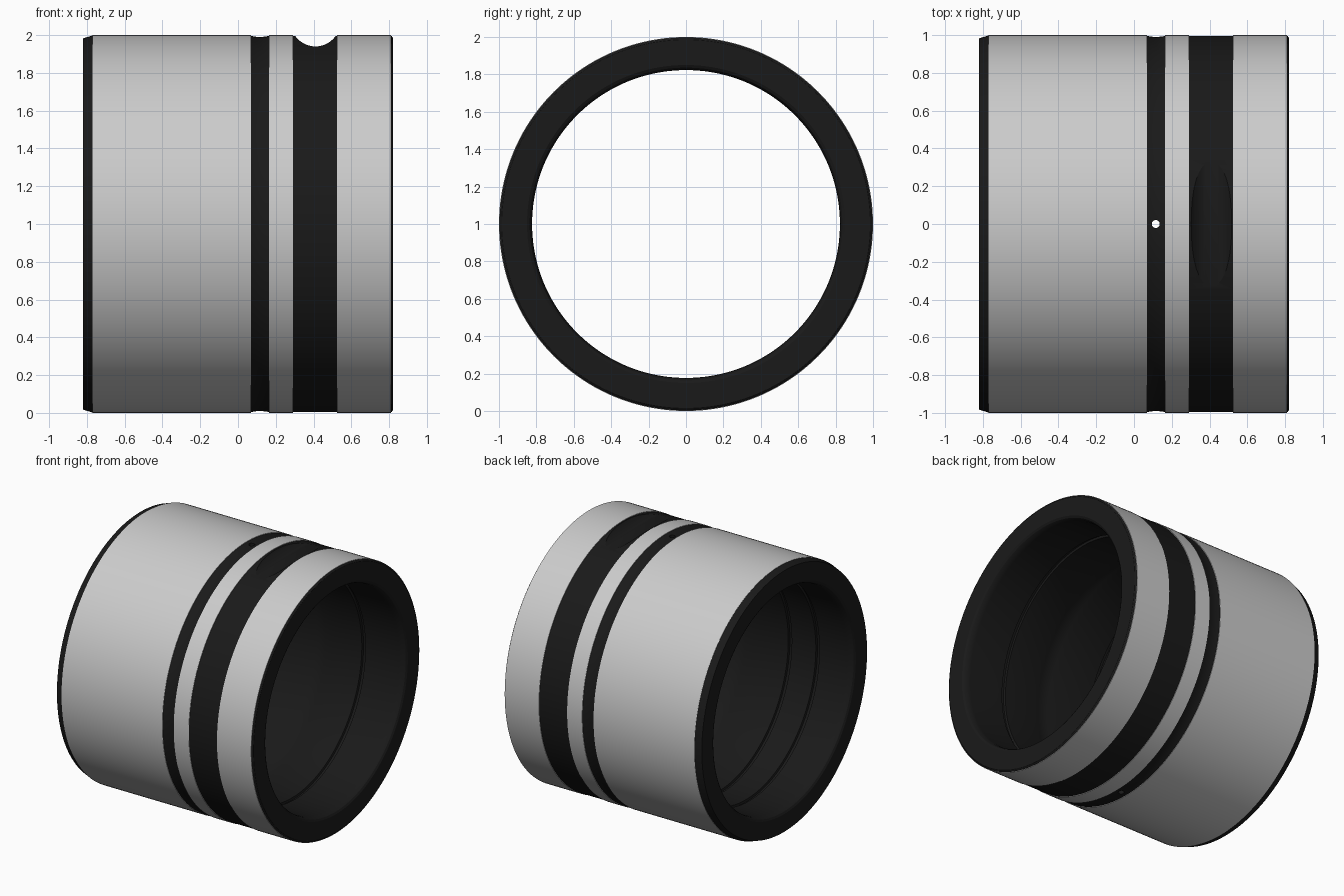
import bpy, bmesh, math

if "Cube" in bpy.data.objects:
    bpy.data.objects.remove(bpy.data.objects["Cube"])

SEG = 160
black = bpy.data.materials.new("black")
black.diffuse_color = (0.01, 0.01, 0.01, 1)
black.use_nodes = True
black.node_tree.nodes["Principled BSDF"].inputs["Base Color"].default_value = black.diffuse_color


def activate(ob):
    bpy.ops.object.select_all(action='DESELECT')
    ob.select_set(True)
    bpy.context.view_layer.objects.active = ob


def revolve(name, profile, mat=None):
    """Spin a closed (x, radius) profile about the horizontal axis at z = 1."""
    bm = bmesh.new()
    rings = []
    for i in range(SEG):
        a = 2 * math.pi * i / SEG
        rings.append([bm.verts.new((x, r * math.sin(a), 1 + r * math.cos(a))) for x, r in profile])
    n = len(profile)
    for i in range(SEG):
        p, q = rings[i], rings[(i + 1) % SEG]
        for j in range(n):
            k = (j + 1) % n
            bm.faces.new((p[j], p[k], q[k], q[j]))
    bmesh.ops.recalc_face_normals(bm, faces=bm.faces)
    me = bpy.data.meshes.new(name)
    bm.to_mesh(me)
    bm.free()
    ob = bpy.data.objects.new(name, me)
    bpy.context.collection.objects.link(ob)
    if mat:
        me.materials.append(mat)
    return ob


def smooth(ob):
    activate(ob)
    bpy.ops.object.shade_smooth_by_angle(angle=math.radians(25))


def cut(ob, radius, depth, loc, rot):
    bpy.ops.mesh.primitive_cylinder_add(vertices=48, radius=radius, depth=depth,
                                        location=loc, rotation=rot)
    cutter = bpy.context.object
    cutter.hide_render = True
    cutter.data.materials.append(black)
    m = ob.modifiers.new("cut", 'BOOLEAN')
    m.operation, m.solver, m.object = 'DIFFERENCE', 'EXACT', cutter
    activate(ob)
    bpy.ops.object.modifier_apply(modifier=m.name)
    bpy.data.objects.remove(cutter)


# Black bush: outside surface, left to right
outer = [(-0.82, 0.983), (-0.77, 0.998), (-0.765, 0.988), (0.06, 0.988),
         (0.07, 0.996), (0.09, 0.992), (0.117, 0.99), (0.145, 0.992), (0.165, 0.996),
         (0.175, 0.988), (0.28, 0.988), (0.29, 0.996), (0.525, 0.996),
         (0.535, 0.988), (0.805, 0.988), (0.808, 0.998), (0.814, 0.994), (0.82, 0.985)]
# Bore, right to left, with rounded mouths and shallow ring grooves
inner = [(0.82, 0.85), (0.812, 0.836), (0.795, 0.826), (0.77, 0.823)]
R = 0.823


def groove(c, w, d):
    return [(c + w / 2, R), (c + w / 2 - 0.004, R + d), (c - w / 2 + 0.004, R + d), (c - w / 2, R)]


inner += groove(0.47, 0.03, 0.015)
inner += [(0.19, R), (0.16, R + 0.008), (0.117, R + 0.012), (0.07, R + 0.008), (0.04, R)]
inner += groove(-0.29, 0.03, 0.015) + groove(-0.52, 0.03, 0.015)
inner += [(-0.77, 0.823), (-0.795, 0.826), (-0.812, 0.836), (-0.82, 0.85)]
bush = revolve("bush_body", outer + inner, black)

# Scooped flat on the wide band and the oil hole through the narrow band
cut(bush, 0.131, 2.4, (0.41, 0, 2.071), (math.pi / 2, 0, 0))
cut(bush, 0.021, 3.0, (0.115, 0, 1), (0, 0, 0))
smooth(bush)

# Grey metal sleeves
for name, a, b in (("long_sleeve", -0.77, 0.07), ("narrow_sleeve", 0.165, 0.29),
                   ("end_sleeve", 0.525, 0.81)):
    smooth(revolve(name, [(a, 0.987), (a, 1), (b, 1), (b, 0.987)]))
